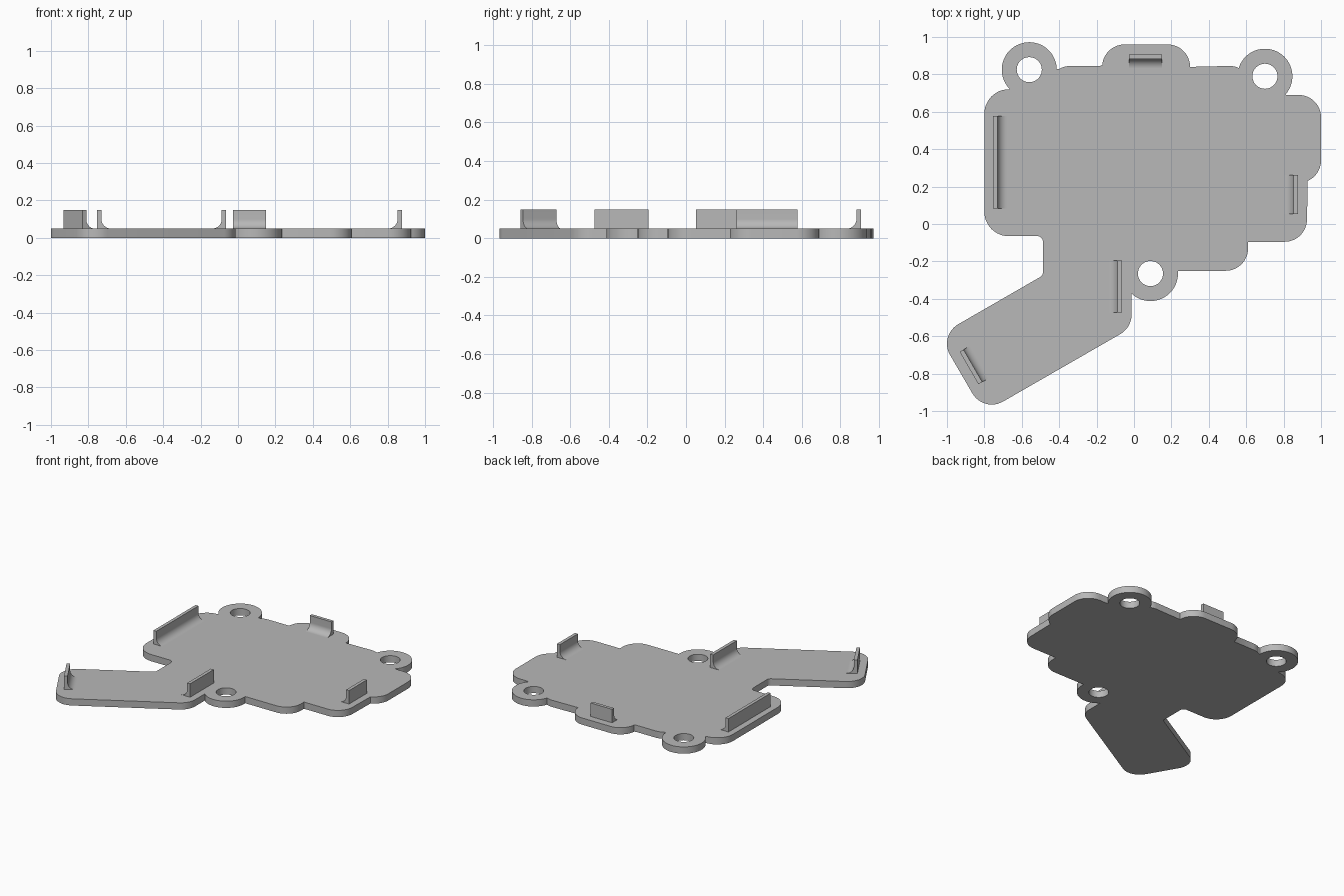
import bpy
import bmesh
from math import radians, cos, sin, tan, ceil
from mathutils import Vector, Matrix

cube = bpy.data.objects.get("Cube")
if cube:
    bpy.data.objects.remove(cube, do_unlink=True)

THICK, TOP, R = 0.05, 0.15, 0.12

grey = bpy.data.materials.new("plain grey")
grey.use_nodes = True
GREY = (0.48, 0.48, 0.48, 1)
grey.diffuse_color = GREY
grey.node_tree.nodes["Principled BSDF"].inputs["Base Color"].default_value = GREY


def arc(x, y, r, start, end):
    """Points along a circular arc, angles in degrees."""
    n = max(4, ceil(abs(end - start) / 6))
    angles = [radians(start + (end - start) * i / n) for i in range(n + 1)]
    return [Vector((x + r * cos(a), y + r * sin(a))) for a in angles]


def arc_to(x, y, r, a, b):
    """Clockwise arc around a centre, from the direction of a to that of b."""
    def heading(p):
        return (Vector((1, 0)).angle_signed(Vector(p) - Vector((x, y)))) * -180 / 3.14159265
    start, end = heading(a), heading(b)
    while end > start:
        end -= 360
    return arc(x, y, r, start, end)


def corner(a, p, b, r=R):
    """Rounded corner at p between the directions of a and b."""
    p = Vector(p)
    u, v = (Vector(a) - p).normalized(), (Vector(b) - p).normalized()
    half = u.angle(v) / 2
    centre = p + (u + v).normalized() * (r / sin(half))
    s, e = p + u * (r / tan(half)) - centre, p + v * (r / tan(half)) - centre
    sweep = s.angle_signed(e)
    return [centre + Matrix.Rotation(-sweep * i / 12, 2) @ s for i in range(13)]


# Key corners of the plate
body_low, body_high = (-0.8, -0.065), (-0.8, 0.72)
neck_high, neck_low = (-0.487, -0.065), (-0.487, -0.275)
arm_left, arm_bottom, arm_right = (-1.044, -0.596), (-0.804, -1.009), (-0.013, -0.554)
lugs = [(-0.56, 0.825), (0.7, 0.79), (0.088, -0.265)]
LUG_R, HOLE_R = 0.147, 0.067

# Plate outline, clockwise from the lower left of the body
outline = (
    corner(neck_high, body_low, body_high, 0.13)
    + corner(body_low, body_high, (0, 0.72), 0.13)
    + arc_to(*lugs[0], LUG_R, (-0.668, 0.72), (-0.41, 0.83))
    + arc(-0.34, 0.725, R, 120, 90)
    + [Vector((-0.18, 0.845))]
    + arc(-0.05, 0.84, R, 175, 90)
    + arc(0.18, 0.84, R, 90, 0)
    + arc(0.51, 0.725, R, 90, 65)
    + arc_to(*lugs[1], LUG_R, (0.56, 0.826), (0.81, 0.69))
    + arc(0.88, 0.57, R, 90, 0)
    + arc(0.88, 0.34, R, 0, -66)
    + arc(0.805, 0.025, R, 0, -90)
    + [Vector((0.61, -0.095))]
    + arc(0.49, -0.13, R, 0, -90)
    + arc_to(*lugs[2], LUG_R, (0.235, -0.25), (-0.013, -0.372))
    + corner((-0.013, 0), arm_right, arm_bottom)
    + corner(arm_right, arm_bottom, arm_left)
    + corner(arm_bottom, arm_left, neck_low)
    + corner(arm_left, neck_low, neck_high, 0.03)
    + corner(neck_low, neck_high, body_low, 0.03)
)


def finish(obj):
    obj.data.materials.clear()
    obj.data.materials.append(grey)
    bpy.ops.object.select_all(action="DESELECT")
    obj.select_set(True)
    bpy.context.view_layer.objects.active = obj
    bpy.ops.object.shade_smooth_by_angle(angle=radians(30))


def add_mesh(name, bm):
    mesh = bpy.data.meshes.new(name)
    bm.to_mesh(mesh)
    bm.free()
    obj = bpy.data.objects.new(name, mesh)
    bpy.context.collection.objects.link(obj)
    finish(obj)


# Base plate with its three screw holes, filled from closed paths
curve = bpy.data.curves.new("plate_path", "CURVE")
curve.dimensions, curve.fill_mode, curve.extrude = "2D", "BOTH", THICK / 2
for loop in [outline] + [arc(x, y, HOLE_R, 0, 360)[:-1] for x, y in lugs]:
    spline = curve.splines.new("POLY")
    spline.points.add(len(loop) - 1)
    for point, co in zip(spline.points, loop):
        point.co = (co.x, co.y, 0, 1)
    spline.use_cyclic_u = True
path = bpy.data.objects.new("plate_path", curve)
bpy.context.collection.objects.link(path)
bpy.context.view_layer.update()
filled = path.evaluated_get(bpy.context.evaluated_depsgraph_get())
mesh = bpy.data.meshes.new_from_object(filled)
bpy.data.objects.remove(path, do_unlink=True)
bm = bmesh.new()
bm.from_mesh(mesh)
bmesh.ops.translate(bm, verts=bm.verts, vec=(0, 0, THICK / 2))
bmesh.ops.remove_doubles(bm, verts=bm.verts, dist=0.0001)
bmesh.ops.recalc_face_normals(bm, faces=bm.faces)
add_mesh("base_plate", bm)


def tab(name, x, y, length, angle, wall=0.024, foot=0.05):
    """Upright tab; x, y is the middle of its outer face, angle points inward."""
    curve_pts = arc(wall + foot, THICK + foot, foot, 180, 270)
    profile = [(0, THICK - 0.01), (0, TOP), (wall, TOP)]
    profile += [tuple(p) for p in curve_pts] + [(wall + foot, THICK - 0.01)]
    bm = bmesh.new()
    face = bm.faces.new([bm.verts.new((u, -length / 2, z)) for u, z in profile])
    side = bmesh.ops.extrude_face_region(bm, geom=[face])["geom"]
    moved = [g for g in side if isinstance(g, bmesh.types.BMVert)]
    bmesh.ops.translate(bm, verts=moved, vec=(0, length, 0))
    bmesh.ops.recalc_face_normals(bm, faces=bm.faces)
    turn = Matrix.Translation((x, y, 0)) @ Matrix.Rotation(radians(angle), 4, "Z")
    bmesh.ops.transform(bm, matrix=turn, verts=bm.verts)
    add_mesh(name, bm)


# Upright tabs around the edge
tab("right_side_tab", -0.754, 0.33, 0.495, 0)
tab("left_side_tab", 0.877, 0.158, 0.21, 180)
tab("middle_tab", -0.063, -0.334, 0.278, 180)
tab("back_tab", 0.062, 0.907, 0.178, -90)
tab("arm_end_tab", -0.882, -0.77, 0.2, 30)
